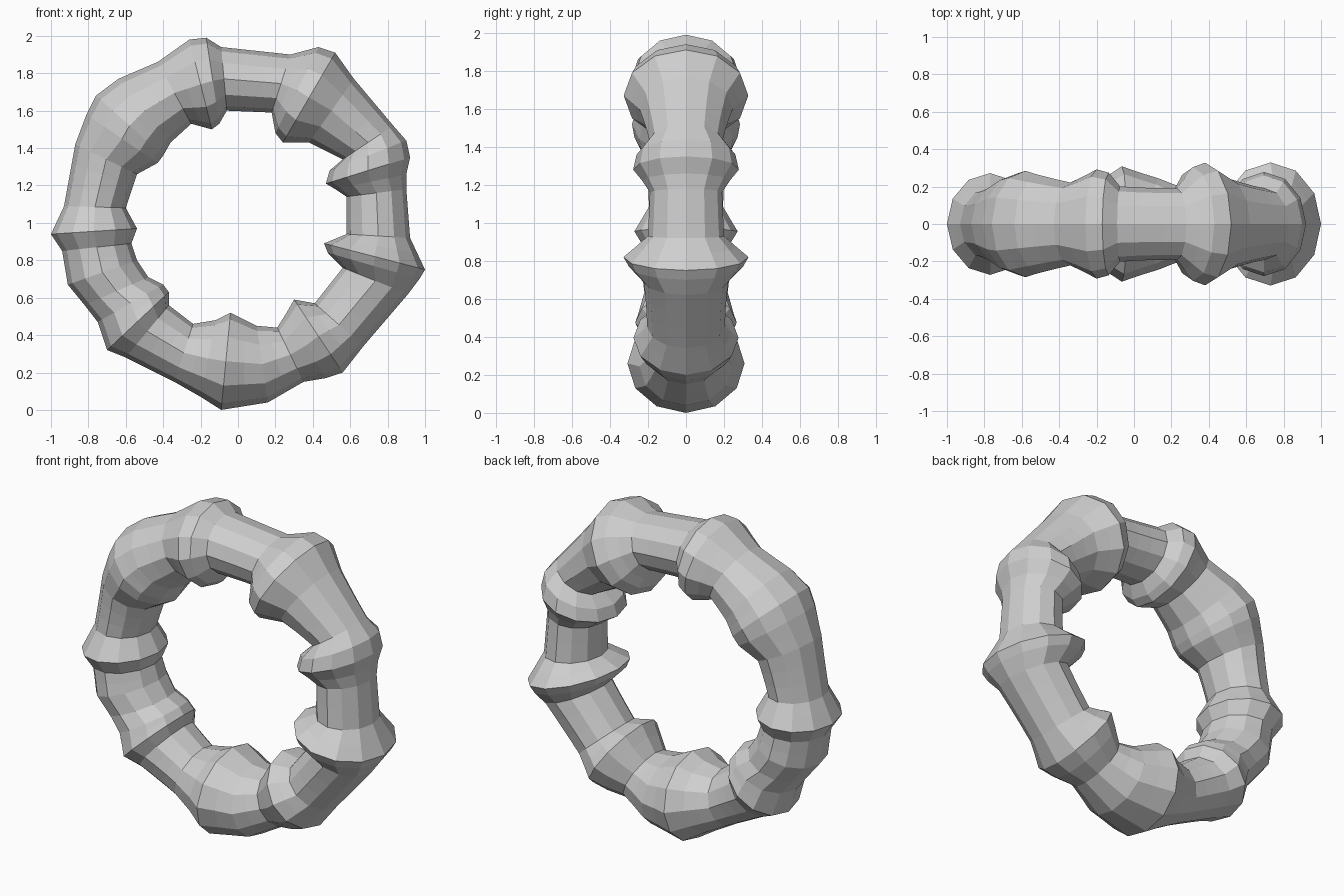
import bpy
import bmesh
import math
from mathutils import Vector

default_cube = bpy.data.objects.get("Cube")
if default_cube:
    bpy.data.objects.remove(default_cube, do_unlink=True)

SIDES = 12          # facets around the tube
DEPTH_RATIO = 1.18  # the tube is a little deeper than it is thick
LONGEST = 0.14      # longer stretches get extra rings

# Tube stations, clockwise from the top: outer x, z and inner x, z
STATIONS = [
    # top collar and the short tube after it
    (-.26, 1.98, -.14, 1.50), (-.17, 1.99, -.10, 1.53),
    (-.09, 1.94, -.06, 1.60), (.28, 1.90, .18, 1.59),
    # upper left collar and flared tube
    (.43, 1.94, .20, 1.48), (.52, 1.91, .24, 1.43),
    (.62, 1.77, .38, 1.43), (.83, 1.52, .56, 1.34),
    # left collar and straight tube
    (.90, 1.44, .49, 1.28), (.92, 1.35, .47, 1.21), (.90, 1.26, .52, 1.18),
    (.90, 1.18, .58, 1.14), (.92, .92, .58, .94),
    # widest collar and sloping tube
    (1, .75, .46, .89), (.97, .70, .48, .84),
    (.91, .62, .56, .76), (.67, .34, .41, .57),
    # lower left collar
    (.56, .20, .30, .59), (.47, .17, .26, .52),
    (.35, .15, .21, .44), (.16, .04, .10, .45),
    # bottom collar and tube
    (-.09, 0, -.04, .52), (-.20, .07, -.12, .48),
    (-.34, .15, -.24, .46), (-.60, .28, -.37, .56),
    # lower right collar and bulge
    (-.70, .32, -.37, .63), (-.75, .47, -.40, .67), (-.82, .56, -.48, .71),
    (-.91, .67, -.54, .80), (-.94, .85, -.57, .89),
    # right collar and bowed tube
    (-1, .94, -.54, .97), (-.93, 1.09, -.60, 1.08), (-.87, 1.42, -.54, 1.26),
    # upper right collar and thick tube
    (-.81, 1.58, -.43, 1.32), (-.76, 1.68, -.40, 1.36),
    (-.64, 1.77, -.36, 1.43), (-.43, 1.86, -.25, 1.53),
]


def flat_material(name, colour):
    mat = bpy.data.materials.new(name)
    mat.use_nodes = True
    mat.diffuse_color = colour
    shader = mat.node_tree.nodes["Principled BSDF"]
    shader.inputs["Base Color"].default_value = colour
    return mat


def add_loop(bm, outer, inner):
    """One elliptical cross-section spanning the outer and inner points."""
    centre = (outer + inner) / 2
    radial = (outer - inner) / 2
    sideways = Vector((0, radial.length * DEPTH_RATIO, 0))
    angles = [math.tau * i / SIDES for i in range(SIDES)]
    return [bm.verts.new(centre + radial * math.cos(a) + sideways * math.sin(a))
            for a in angles]


def build_ring(name, stations, material):
    bm = bmesh.new()
    keys = [(Vector((ox, 0, oz)), Vector((ix, 0, iz))) for ox, oz, ix, iz in stations]
    loops = []
    for here, after in zip(keys, keys[1:] + keys[:1]):
        gap = (after[0] - here[0]).length
        steps = max(1, math.ceil(gap / LONGEST))
        for s in range(steps):
            loops.append(add_loop(bm, here[0].lerp(after[0], s / steps),
                                  here[1].lerp(after[1], s / steps)))
    # Bridge neighbouring cross-sections into a closed ring
    for a, b in zip(loops, loops[1:] + loops[:1]):
        for i in range(SIDES):
            j = (i + 1) % SIDES
            bm.faces.new((a[i], a[j], b[j], b[i]))
    bmesh.ops.recalc_face_normals(bm, faces=bm.faces)
    mesh = bpy.data.meshes.new(name)
    bm.to_mesh(mesh)
    bm.free()
    mesh.materials.append(material)
    ring = bpy.data.objects.new(name, mesh)
    bpy.context.collection.objects.link(ring)
    return ring


build_ring("segmented_ring", STATIONS, flat_material("light_grey", (0.62, 0.62, 0.62, 1)))
